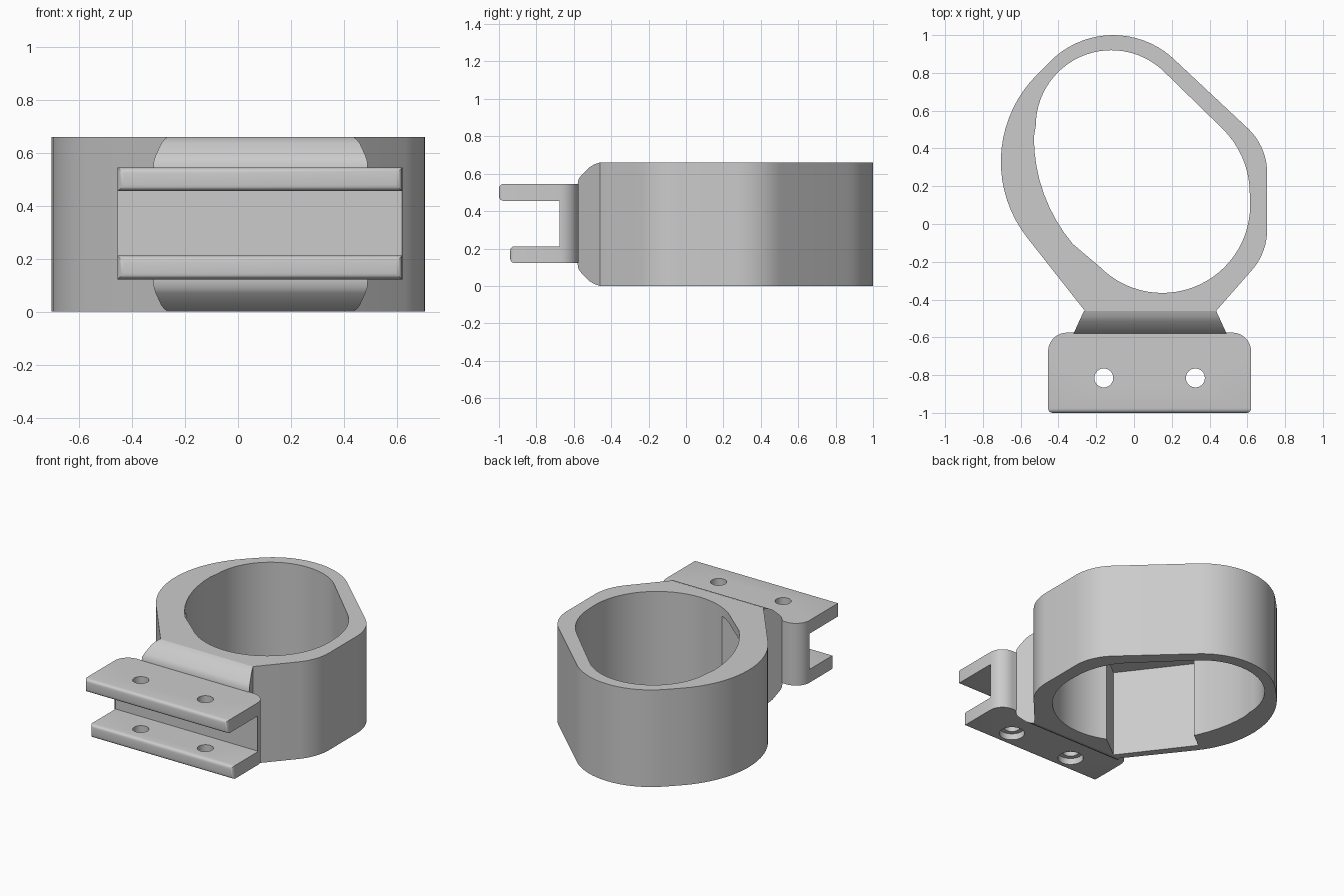
import bpy, bmesh
from math import sin, cos, radians, pi, atan2
from mathutils import Vector, Matrix

cube = bpy.data.objects.get("Cube")
if cube:
    bpy.data.objects.remove(cube, do_unlink=True)

grey = bpy.data.materials.new("light_grey")
grey.use_nodes = True
grey.diffuse_color = (0.6, 0.6, 0.6, 1)
grey.node_tree.nodes["Principled BSDF"].inputs["Base Color"].default_value = grey.diffuse_color

HEIGHT = 0.66


def arc(cx, cy, r, start, end):
    """Points along an arc, angles in degrees."""
    steps = max(4, round(abs(end - start) / 5))
    angles = [radians(start + (end - start) * i / steps) for i in range(steps + 1)]
    return [Vector((cx + r * cos(a), cy + r * sin(a))) for a in angles]


def chain(*arcs):
    """Join arcs into one outline, dropping points that coincide."""
    points = []
    for values in arcs:
        for p in arc(*values):
            if not points or (p - points[-1]).length > 0.012:
                points.append(p)
    return points


def finish(name, bm):
    bmesh.ops.recalc_face_normals(bm, faces=bm.faces)
    mesh = bpy.data.meshes.new(name)
    bm.to_mesh(mesh)
    bm.free()
    mesh.materials.append(grey)
    obj = bpy.data.objects.new(name, mesh)
    bpy.context.collection.objects.link(obj)
    return obj


def prism_mesh(outline, low, high):
    """Outline in x and y, extruded upwards."""
    bm = bmesh.new()
    base = bm.faces.new([bm.verts.new((p[0], p[1], low)) for p in outline])
    top = bmesh.ops.extrude_face_region(bm, geom=[base])["geom"]
    verts = [v for v in top if isinstance(v, bmesh.types.BMVert)]
    bmesh.ops.translate(bm, verts=verts, vec=(0, 0, high - low))
    return bm


def prism(name, outline, low, high):
    return finish(name, prism_mesh(outline, low, high))


def activate(obj):
    bpy.ops.object.select_all(action='DESELECT')
    obj.select_set(True)
    bpy.context.view_layer.objects.active = obj


def cut(target, cutter):
    """Subtract the cutter, then discard it."""
    cutter.hide_render = True
    mod = target.modifiers.new("cut", 'BOOLEAN')
    mod.operation, mod.solver, mod.object = 'DIFFERENCE', 'EXACT', cutter
    activate(target)
    bpy.ops.object.modifier_apply(modifier=mod.name)
    bpy.data.objects.remove(cutter, do_unlink=True)


# Ring: lopsided outer wall with a flat front where the neck joins
outer = chain((0.38, -0.03, 0.325, -39, 0), (0.38, 0.27, 0.325, 0, 45),
              (-0.11, 0.53, 0.47, 45, 135), (-0.055, 0.33, 0.65, 135, 218))
outer += [Vector((-0.26, -0.46)), Vector((0.435, -0.46))]
ring = prism("ring", outer, 0, HEIGHT)

# Ring opening
inner = chain((0.15, 0.1, 0.465, 225, 360), (0.13, 0.16, 0.483, 0, 45),
              (-0.12, 0.52, 0.4, 45, 180), (0.35, 0.46, 0.88, 180, 220))
cut(ring, prism("opening_cutter", inner, -0.1, HEIGHT + 0.1))

# Pocket in the thick wall, open below and towards the opening
wall_start, wall_end = Vector((-0.61, 0)), Vector((-0.26, -0.46))
along = (wall_end - wall_start).normalized()
inward = Vector((-along.y, along.x))
corners = [(0.05, 0.05), (0.6, 0.05), (0.6, 0.42), (0.05, 0.42)]
pocket = [wall_start + along * t + inward * d for t, d in corners]
cut(ring, prism("pocket_cutter", pocket, -0.1, 0.6))

# Neck: rounded top and bottom shoulders, widening towards the clamp
shoulder = [(-0.46, 0.66), (-0.49, 0.65), (-0.515, 0.635),
            (-0.56, 0.59), (-0.575, 0.57), (-0.58, 0.54)]
profile = shoulder + [(y, HEIGHT - z) for y, z in reversed(shoulder)]
bm = prism_mesh(profile, -1, 1)
for v in bm.verts:
    y, z, side = v.co
    spread = 0.35 + 0.055 * (-0.46 - y) / 0.12
    v.co = (0.085 + side * spread, y, z)
finish("neck", bm)

# Clamp: two jaws and a spine, all with rounded back corners
LEFT, RIGHT, BACK, CORNER = 0.62, -0.455, -0.575, 0.1


def plate(name, front, low, high, rounded):
    c = CORNER
    outline = chain((LEFT - c, BACK - c, c, 0, 90), (RIGHT + c, BACK - c, c, 90, 180))
    outline += [Vector((RIGHT, front)), Vector((LEFT, front))]
    bm = prism_mesh(outline, low, high)
    if rounded:
        edges = [e for e in bm.edges if all(abs(v.co.y - front) < 0.001 for v in e.verts)]
        bmesh.ops.bevel(bm, geom=edges, offset=0.024, segments=4, profile=0.5,
                        affect='EDGES', clamp_overlap=True)
    return finish(name, bm)


upper = plate("upper_jaw", -1.0, 0.455, 0.545, True)
lower = plate("lower_jaw", -0.94, 0.122, 0.212, True)
plate("clamp_spine", -0.665, 0.212, 0.455, False)

# Screw holes through both jaws, counterbored under the lower one
for x in (-0.16, 0.325):
    for jaw in (upper, lower):
        cut(jaw, prism("hole_cutter", arc(x, -0.815, 0.05, 0, 360)[:-1], 0, 1))
    cut(lower, prism("counterbore_cutter", arc(x, -0.815, 0.08, 0, 360)[:-1], 0, 0.165))

# Smooth shading with sharp edges kept
for name in ("ring", "neck", "upper_jaw", "lower_jaw", "clamp_spine"):
    activate(bpy.data.objects[name])
    bpy.ops.object.shade_smooth_by_angle(angle=radians(30))
